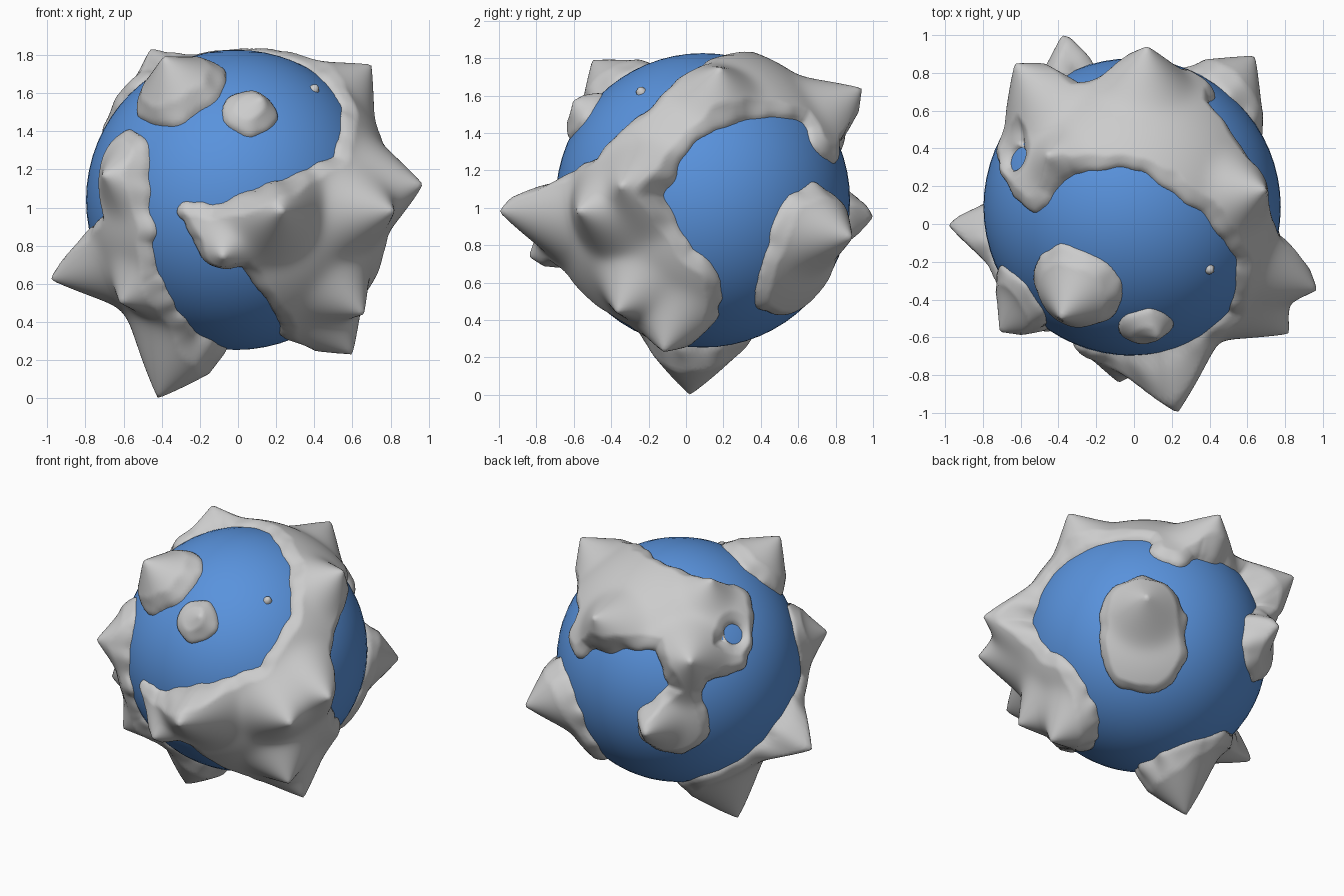
import bpy, bmesh, math
from mathutils import Vector, noise

if "Cube" in bpy.data.objects:
    bpy.data.objects.remove(bpy.data.objects["Cube"])

C, R = Vector((-0.01, 0.09, 1.04)), 0.787


def surface(x, y, z):
    """Nearest point on the ocean sphere, relative to its centre."""
    return (Vector((x, y, z)) - C).normalized() * R


# Land is painted with tapered strokes: each point is x, y, z, brush radius
left_strip = [(-.59, -.38, 1.22, .19), (-.58, -.43, .9, .19), (-.6, -.18, .6, .34), (-.4, .08, .34, .34)]
right_mass = [(.48, .2, 1.62, .23), (.64, -.08, 1.45, .17), (.6, -.36, 1.05, .28), (.54, -.18, .56, .38)]
front_arm = [right_mass[2], (-.06, -.69, .85, .18), (-.25, -.6, .98, .05)]
front_shore = [right_mass[3], (.18, -.65, .83, .22)]
top_mass = [right_mass[0], (.09, .58, 1.63, .36), (-.35, .5, 1.6, .27), (-.52, .2, 1.62, .13),
            (-.68, .4, 1.35, .09), (-.5, .68, 1.4, .19), (-.5, .71, 1.2, .1), (-.43, .74, .95, .25)]
back_bridge = [top_mass[2], top_mass[5]]
back_shore = [top_mass[1], (.3, .75, 1.4, .15)]
right_island = [(.5, .68, .84, .28), (.43, .61, .64, .28)]
islands = [[(-.31, -.35, 1.63, .25)], [(.06, -.53, 1.49, .14)], [(.4, -.24, 1.62, .028)]]
lake, lake_radius = surface(-.6, .34, 1.47), 0.065

strokes = []
for path in [left_strip, right_mass, front_arm, front_shore, top_mass, back_bridge, back_shore,
             right_island] + islands:
    pts = [(surface(*p[:3]), p[3]) for p in path]
    strokes += list(zip(pts, pts[1:])) or [(pts[0], pts[0])]

# Mountain tips
tips = [
    (-.39, -.5, 1.79), (.12, -.6, 1.57), (-.71, -.57, 1.17), (-.98, -.01, .62), (-.62, -.4, .5),
    (-.42, .02, 0), (.97, -.35, 1.12), (.82, -.58, .98), (.23, -1.0, .98), (-.08, -.84, .74),
    (.66, -.37, .44), (.6, -.12, .23), (.7, .18, 1.75), (.07, .94, 1.64), (-.38, 1.0, .95),
    (.64, .89, .84), (-.63, .85, 1.48), (-.46, .37, 1.83),
]
peaks = []
for tip in tips:
    d = Vector(tip) - C
    peaks.append((d.normalized(), d.length - R))


def shore(n):
    """Distance inside (+) or outside (-) the coastline in direction n."""
    p, best = n * R, -1.0
    for (a, ra), (b, rb) in strokes:
        ab = b - a
        t = max(0, min(1, (p - a).dot(ab) / ab.length_squared)) if ab.length_squared else 0
        q = (a + ab * t).normalized() * R
        best = max(best, ra + (rb - ra) * t - (p - q).length)
    best += 0.025 * noise.noise(n * 7) if best > -0.1 and n.dot(Vector((.41, -.33, .58))) < .77 else 0
    return min(best, (p - lake).length - lake_radius)


def height(n):
    """Concave cones blended smoothly over a low plateau."""
    total = 0.05 ** 3
    for d, h in peaks:
        a = math.acos(max(-1, min(1, n.dot(d)))) / (0.25 + 0.9 * h)
        if a < 1:
            total += (h * (1 - a) ** 1.75) ** 3
    return total ** (1 / 3)


# Land: sphere raised inside the coastline, sunk and trimmed outside
bm = bmesh.new()
bmesh.ops.create_icosphere(bm, subdivisions=7, radius=1)
sea = set()
for v in bm.verts:
    n = v.co.normalized()
    d = shore(n)
    if d < -0.03:
        sea.add(v)
    if d < 0:
        r = R + max(-0.05, d * 3)
    else:
        r = R + height(n) * min(1, d / 0.07) ** 0.6
    v.co = C + n * r
bmesh.ops.delete(bm, geom=[f for f in bm.faces if all(v in sea for v in f.verts)], context='FACES')
bmesh.ops.delete(bm, geom=[v for v in bm.verts if not v.link_faces], context='VERTS')
for f in bm.faces:
    f.smooth = True
me = bpy.data.meshes.new("land")
bm.to_mesh(me)
bm.free()
bpy.context.collection.objects.link(bpy.data.objects.new("land", me))

# Ocean
bpy.ops.mesh.primitive_uv_sphere_add(segments=64, ring_count=32, radius=R, location=C)
ocean = bpy.context.object
ocean.name = "ocean"
bpy.ops.object.shade_smooth()
blue = bpy.data.materials.new("ocean_blue")
blue.diffuse_color = (0.1, 0.29, 0.72, 1)
blue.use_nodes = True
blue.node_tree.nodes["Principled BSDF"].inputs["Base Color"].default_value = blue.diffuse_color
ocean.data.materials.append(blue)
